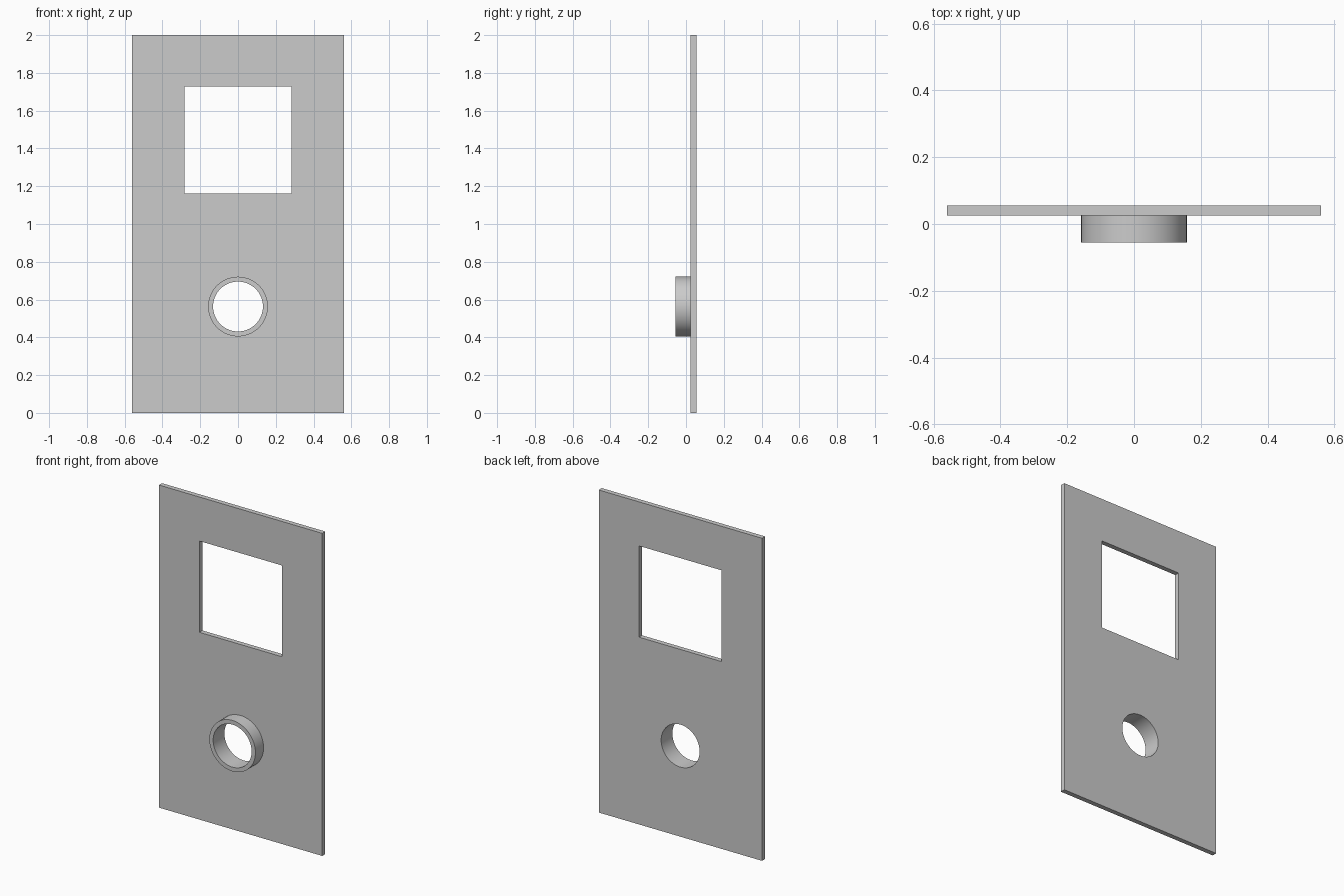
import bpy, bmesh
from math import sin, cos, tau, pi, radians

if "Cube" in bpy.data.objects:
    bpy.data.objects.remove(bpy.data.objects["Cube"])

HOLE_Z = 0.563


def rect(x, z0, z1):
    return [(-x, z0), (x, z0), (x, z1), (-x, z1)]


def circle(r, n=64):
    return [(r * cos(tau * i / n), HOLE_Z + r * sin(tau * i / n)) for i in range(n)]


def slab(name, loops, y0, y1):
    """Fill nested x/z outlines (inner ones become holes) and extrude from y0 to y1."""
    curve = bpy.data.curves.new(name + "_profile", 'CURVE')
    curve.dimensions = '2D'
    curve.fill_mode = 'BOTH'
    curve.extrude = (y1 - y0) / 2
    for pts in loops:
        s = curve.splines.new('POLY')
        s.points.add(len(pts) - 1)
        for p, (x, z) in zip(s.points, pts):
            p.co = (x, z, 0, 1)
        s.use_cyclic_u = True
    ob = bpy.data.objects.new(name, curve)
    ob.rotation_euler.x = pi / 2
    ob.location.y = (y0 + y1) / 2
    bpy.context.collection.objects.link(ob)
    bpy.ops.object.select_all(action='DESELECT')
    ob.select_set(True)
    bpy.context.view_layer.objects.active = ob
    bpy.ops.object.convert(target='MESH')
    ob = bpy.context.object
    ob.name = name
    # join caps to walls
    bm = bmesh.new()
    bm.from_mesh(ob.data)
    bmesh.ops.remove_doubles(bm, verts=bm.verts, dist=1e-5)
    bmesh.ops.recalc_face_normals(bm, faces=bm.faces)
    bm.to_mesh(ob.data)
    bm.free()
    bpy.ops.object.shade_smooth_by_angle(angle=radians(30))
    return ob


# flat panel with square window and round hole
slab("panel", [rect(0.56, 0, 2), rect(0.283, 1.161, 1.727), circle(0.132)], 0.025, 0.055)

# collar around the round hole, standing out at the front
slab("collar", [circle(0.158), circle(0.132)], -0.055, 0.025)
